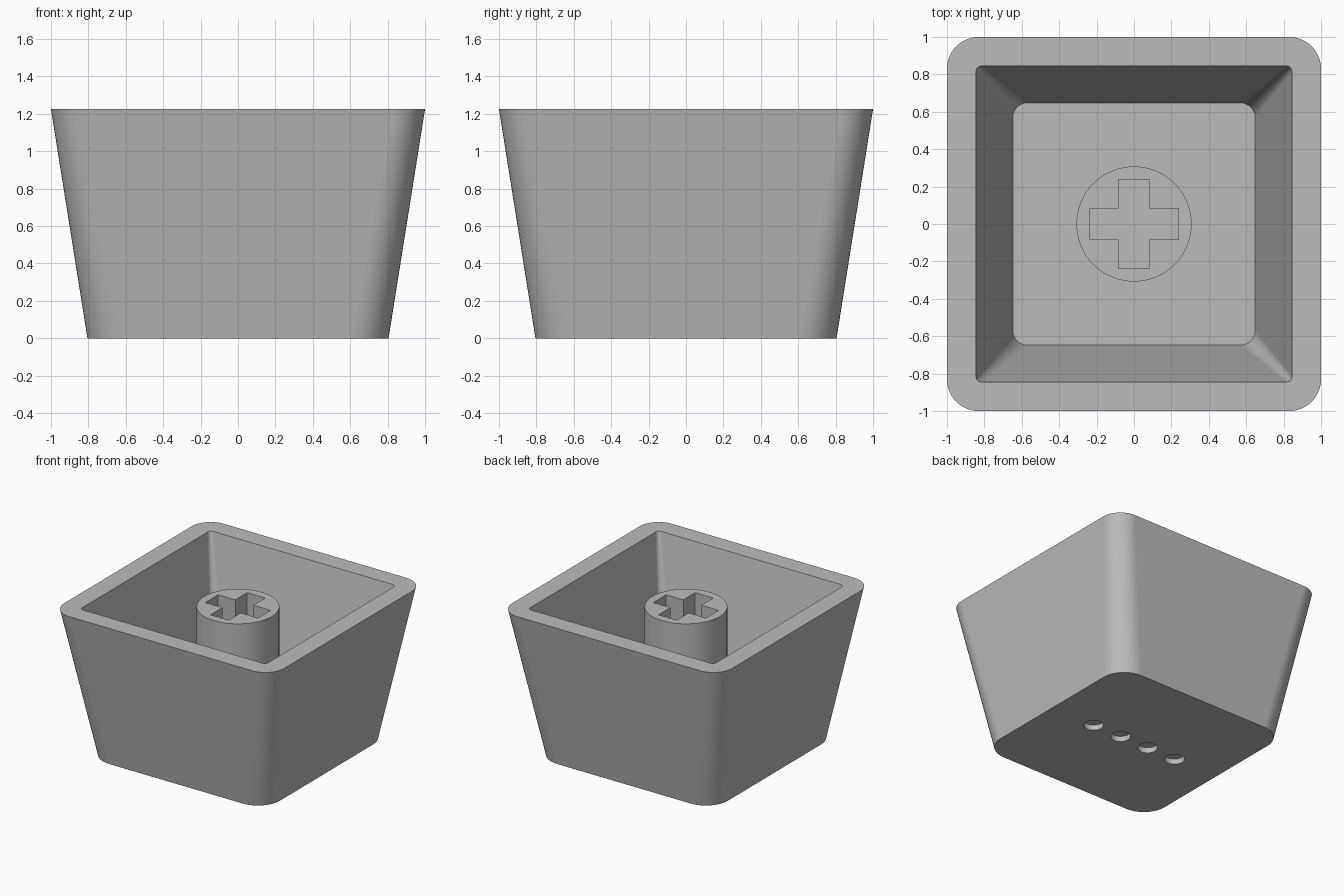
import bpy
import bmesh
from math import cos, sin, pi, radians

cube = bpy.data.objects.get("Cube")
if cube:
    bpy.data.objects.remove(cube, do_unlink=True)

HEIGHT = 1.225
FLOOR = 0.17
STEM_TOP = 1.15

grey = bpy.data.materials.new("light grey plastic")
grey.use_nodes = True
grey.diffuse_color = (0.5, 0.5, 0.5, 1)
grey.node_tree.nodes["Principled BSDF"].inputs["Base Color"].default_value = (0.5, 0.5, 0.5, 1)


def rounded_square(half, radius, z, steps=12):
    """Points of a square with rounded corners, counter-clockwise."""
    pts = []
    for corner in range(4):
        mid = pi / 4 + corner * pi / 2
        cx = (half - radius) * (1 if cos(mid) > 0 else -1)
        cy = (half - radius) * (1 if sin(mid) > 0 else -1)
        for i in range(steps + 1):
            a = corner * pi / 2 + i * pi / 2 / steps
            pts.append((cx + radius * cos(a), cy + radius * sin(a), z))
    return pts


def circle(x, radius, z, sides):
    return [(x + radius * cos(2 * pi * i / sides), radius * sin(2 * pi * i / sides), z)
            for i in range(sides)]


def cross(length, width, z):
    """Outline of a plus sign, one arm per quarter turn."""
    pts = []
    for k in range(4):
        c, s = round(cos(k * pi / 2)), round(sin(k * pi / 2))
        for x, y in ((length, -width), (length, width), (width, width)):
            pts.append((x * c - y * s, x * s + y * c, z))
    return pts


def loft(name, rings):
    """Skin a stack of equal rings and cap both ends."""
    bm = bmesh.new()
    loops = [[bm.verts.new(p) for p in ring] for ring in rings]
    n = len(loops[0])
    for low, high in zip(loops, loops[1:]):
        for i in range(n):
            j = (i + 1) % n
            bm.faces.new((low[i], low[j], high[j], high[i]))
    bm.faces.new(loops[0][::-1])
    bm.faces.new(loops[-1])
    bmesh.ops.recalc_face_normals(bm, faces=bm.faces)
    mesh = bpy.data.meshes.new(name)
    bm.to_mesh(mesh)
    bm.free()
    mesh.materials.append(grey)
    obj = bpy.data.objects.new(name, mesh)
    bpy.context.collection.objects.link(obj)
    return obj


def activate(obj):
    bpy.ops.object.select_all(action="DESELECT")
    obj.select_set(True)
    bpy.context.view_layer.objects.active = obj


def cut(obj, cutter):
    """Subtract the cutter, then discard it."""
    cutter.hide_render = True
    activate(obj)
    mod = obj.modifiers.new("cut", "BOOLEAN")
    mod.operation = "DIFFERENCE"
    mod.solver = "EXACT"
    mod.object = cutter
    bpy.ops.object.modifier_apply(modifier=mod.name)
    bpy.data.objects.remove(cutter, do_unlink=True)


def smooth(obj):
    activate(obj)
    bpy.ops.object.shade_smooth_by_angle(angle=radians(30))
    mod = obj.modifiers.new("even shading", "WEIGHTED_NORMAL")
    mod.keep_sharp = True


# Flared hollow shell: outside, rim, cavity
shell = loft("shell", [
    rounded_square(0.805, 0.2, 0),
    rounded_square(1.0, 0.17, HEIGHT),
    rounded_square(0.845, 0.03, HEIGHT),
    rounded_square(0.648, 0.08, FLOOR),
])

# Row of four shallow round dimples underneath
for i in range(4):
    x = (i - 1.5) * 0.265
    cut(shell, loft("dimple_cutter", [circle(x, 0.075, z, 32) for z in (-0.1, 0.045)]))
smooth(shell)

# Central post with a cross-shaped socket
stem = loft("stem", [circle(0, 0.308, z, 64) for z in (FLOOR - 0.05, STEM_TOP)])
socket = loft("socket_cutter", [cross(0.238, 0.083, z) for z in (FLOOR + 0.002, STEM_TOP + 0.1)])
cut(stem, socket)
smooth(stem)
